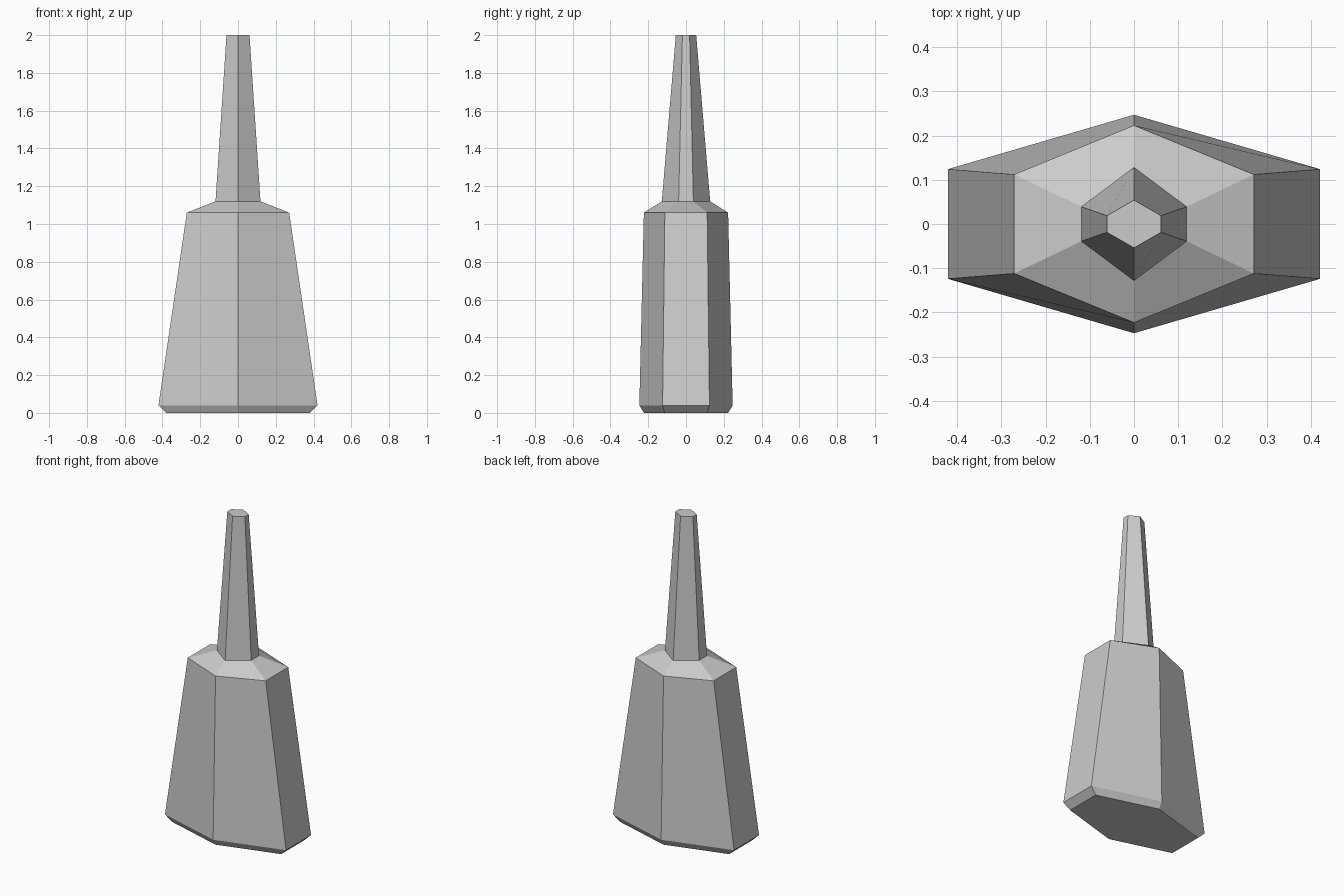
import bpy, bmesh

if "Cube" in bpy.data.objects:
    bpy.data.objects.remove(bpy.data.objects["Cube"])


def loft(name, rings, cap_bottom, cap_top):
    """Skin six-sided rings given as (z, half width, point depth, corner depth)."""
    bm = bmesh.new()
    loops = []
    for z, w, d, c in rings:
        pts = [(0, -d), (w, -c), (w, c), (0, d), (-w, c), (-w, -c)]
        loops.append([bm.verts.new((x, y, z)) for x, y in pts])
    for a, b in zip(loops, loops[1:]):
        for i in range(6):
            j = (i + 1) % 6
            bm.faces.new((a[i], a[j], b[j], b[i]))
    if cap_bottom:
        bm.faces.new(loops[0][::-1])
    if cap_top:
        bm.faces.new(loops[-1])
    bm.normal_update()
    mesh = bpy.data.meshes.new(name)
    bm.to_mesh(mesh)
    bm.free()
    obj = bpy.data.objects.new(name, mesh)
    bpy.context.collection.objects.link(obj)
    return obj


# Ring where the shoulder meets the neck
collar = (1.12, 0.119, 0.128, 0.039)

# Body: bevelled foot, tapering sides, sloped shoulder
loft("body", [
    (0.0, 0.38, 0.223, 0.113),
    (0.04, 0.421, 0.247, 0.124),
    (1.06, 0.271, 0.223, 0.112),
    collar,
], True, False)

# Neck: slim tapering spike with a flat tip
loft("neck", [collar, (2.0, 0.061, 0.054, 0.019)], False, True)
